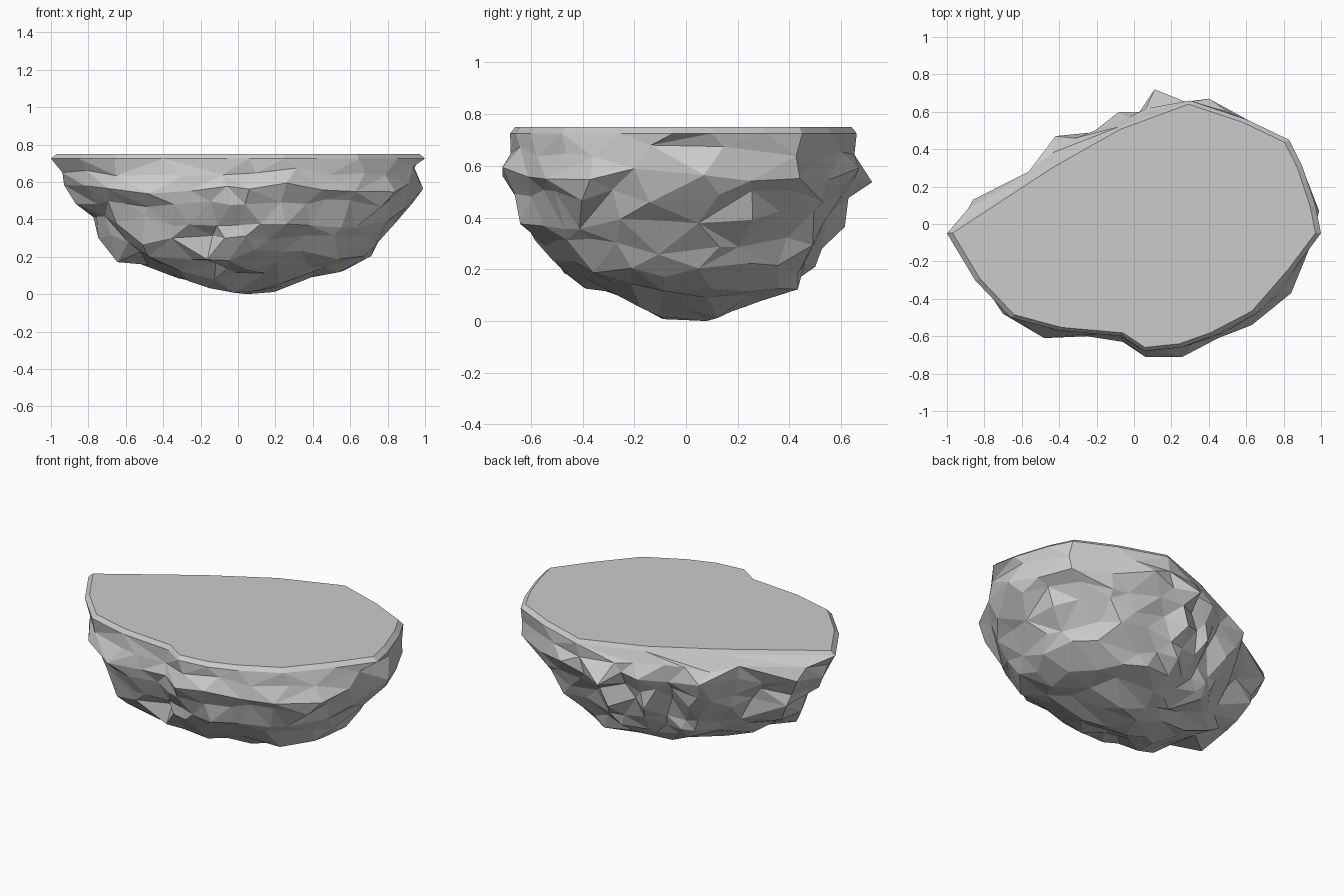
import bpy, bmesh, math, random

if "Cube" in bpy.data.objects:
    bpy.data.objects.remove(bpy.data.objects["Cube"])

random.seed(7)
TAU = 2 * math.pi

# outline of the flat top, and of the widest belt just under it
TOP = [(-1, -.05), (-.85, -.3), (-.66, -.5), (-.4, -.57), (-.06, -.6), (.06, -.68),
       (.25, -.66), (.42, -.6), (.65, -.48), (.85, -.25), (1, -.05), (.97, .1),
       (.9, .31), (.83, .45), (.6, .56), (.3, .66), (-.08, .52), (-.45, .31)]
BELT = [(-.93, -.03), (-.82, -.3), (-.7, -.48), (-.48, -.61), (-.25, -.6), (-.06, -.63),
        (.06, -.71), (.26, -.71), (.45, -.61), (.63, -.54), (.84, -.37), (.91, -.2),
        (.99, .07), (.92, .25), (.83, .44), (.62, .55), (.4, .67), (.25, .65),
        (.11, .72), (.03, .6), (-.08, .6), (-.22, .49), (-.42, .47), (-.55, .27),
        (-.66, .18), (-.86, .13)]


def polar(points):
    return sorted((math.atan2(y, x) % TAU, math.hypot(x, y)) for x, y in points)


def radius(pol, a):
    """Radius of an outline at angle a."""
    loop = [(pol[-1][0] - TAU, pol[-1][1])] + pol + [(pol[0][0] + TAU, pol[0][1])]
    for (a0, r0), (a1, r1) in zip(loop, loop[1:]):
        if a0 <= a <= a1:
            return r0 + (r1 - r0) * (a - a0) / (a1 - a0)


def zipper(bm, A, B):
    """Triangulate between two rings of (angle, vert) with any counts."""
    i = j = 0
    n, m = len(A), len(B)
    ang = lambda R, k: R[k % len(R)][0] + TAU * (k // len(R))
    while i < n or j < m:
        if j >= m or (i < n and ang(A, i + 1) < ang(B, j + 1)):
            bm.faces.new((A[i % n][1], A[(i + 1) % n][1], B[j % m][1]))
            i += 1
        else:
            bm.faces.new((A[i % n][1], B[(j + 1) % m][1], B[j % m][1]))
            j += 1


bm = bmesh.new()
top, belt = polar(TOP), polar(BELT)


def ring(pol, z, s=1.0, jr=0.0, jz=0.0, dy=0.0, dx=0.0):
    out = []
    for a, r in pol:
        r = r * s + random.uniform(-jr, jr)
        h = max(0.0, z + random.uniform(-jz, jz))
        out.append((a, bm.verts.new((r * math.cos(a) + dx, r * math.sin(a) + dy, h))))
    return out


def resample(n, mix=0.0):
    """n jittered angles around the belt, mixed towards the top outline."""
    res = []
    for k in range(n):
        a = (k + .5 + random.uniform(-.3, .3)) / n * TAU
        res.append((a, radius(belt, a) * (1 - mix) + radius(top, a) * mix))
    return res


# flat cap, thin rim bevel and belt
rings = [ring(top, .75, .97), ring(top, .725),
         ring(resample(24, .5), .655, .985, .012, .025),
         ring(belt, .565, 1, 0, .03)]
# craggy underside: z, scale, count, radial jitter, height jitter, y shift
for z, s, n, jr, jz, dy in [(.48, .93, 32, .035, .03, .0), (.39, .885, 30, .04, .035, .0),
                            (.29, .80, 28, .045, .035, .0), (.205, .72, 25, .04, .035, .0),
                            (.14, .58, 20, .045, .035, .01), (.085, .41, 14, .04, .035, .03),
                            (.035, .22, 8, .03, .03, .05)]:
    rings.append(ring(resample(n), z, s, jr, jz, dy, .03 * (.5 - z)))

bm.faces.new([v for _, v in rings[0]])
for A, B in zip(rings, rings[1:]):
    zipper(bm, A, B)
tip = bm.verts.new((.05, .08, 0))
last = rings[-1]
for k in range(len(last)):
    bm.faces.new((last[k][1], last[(k + 1) % len(last)][1], tip))

bmesh.ops.recalc_face_normals(bm, faces=bm.faces)
mesh = bpy.data.meshes.new("floating_rock")
bm.to_mesh(mesh)
bm.free()
rock = bpy.data.objects.new("floating_rock", mesh)
bpy.context.collection.objects.link(rock)
